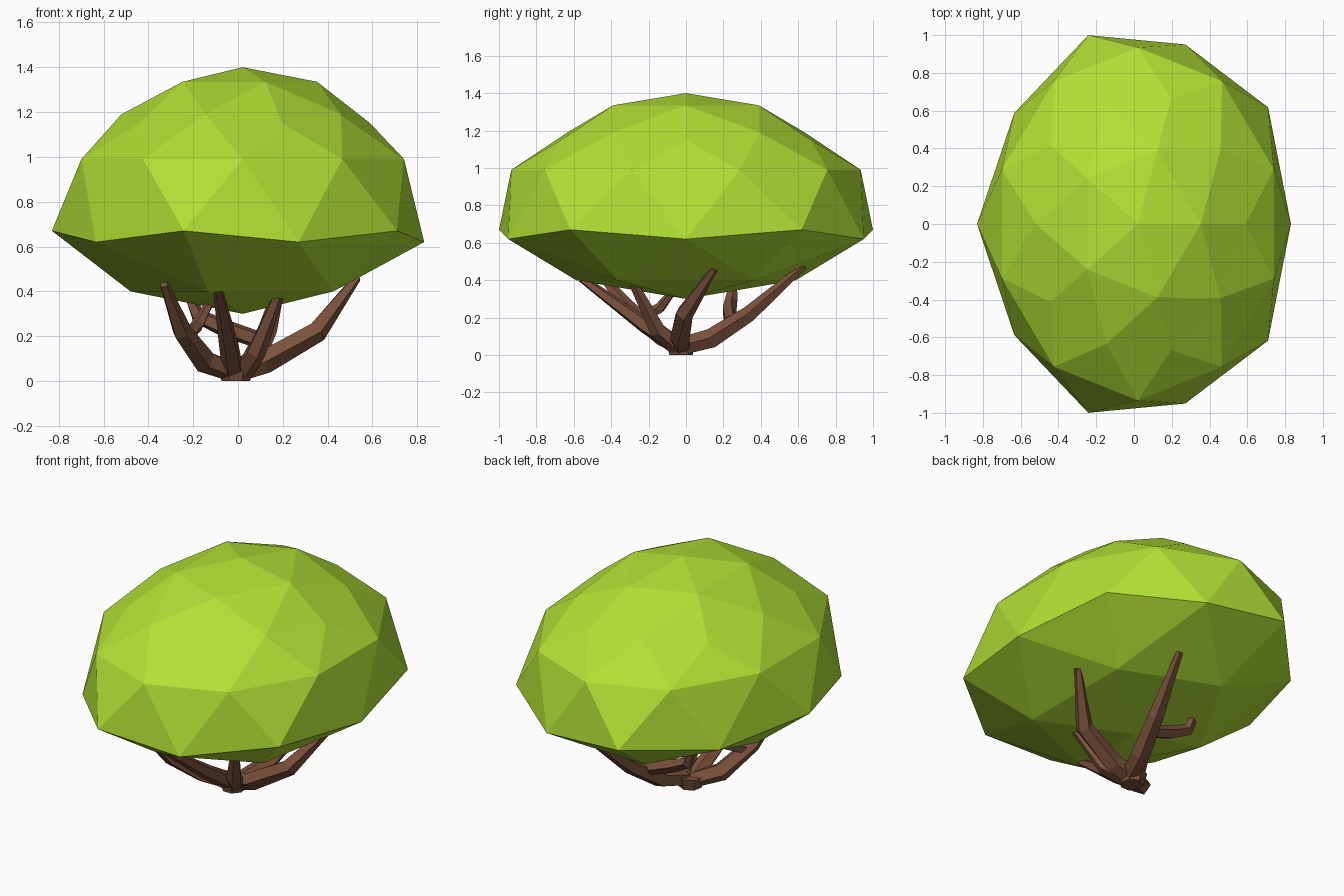
import bpy, bmesh
from math import cos, sin, pi
from mathutils import Vector

if "Cube" in bpy.data.objects:
    bpy.data.objects.remove(bpy.data.objects["Cube"])


def material(name, color):
    m = bpy.data.materials.new(name)
    m.diffuse_color = color
    m.use_nodes = True
    m.node_tree.nodes["Principled BSDF"].inputs["Base Color"].default_value = m.diffuse_color
    return m


def add_object(name, bm, mat):
    bmesh.ops.recalc_face_normals(bm, faces=bm.faces)
    me = bpy.data.meshes.new(name)
    bm.to_mesh(me)
    bm.free()
    me.materials.append(mat)
    ob = bpy.data.objects.new(name, me)
    bpy.context.collection.objects.link(ob)
    return ob


leaf = material("leaf_green", (0.45, 0.75, 0.035, 1))
bark = material("bark_brown", (0.20, 0.085, 0.045, 1))

# Crown: low-poly ball, each ring of vertices given a new height and width
RINGS = [(-1, 0.30, 1), (-0.851, 0.40, 1), (-0.526, 0.62, 1), (-0.447, 0.67, 1),
         (0, 0.99, 0.795), (0.447, 1.15, 0.668), (0.526, 1.19, 0.668),
         (0.851, 1.335, 0.663), (1, 1.40, 1)]
bm = bmesh.new()
bmesh.ops.create_icosphere(bm, subdivisions=2, radius=1)
for v in bm.verts:
    _, z, k = min(RINGS, key=lambda r: abs(r[0] - v.co.z))
    v.co = (0.021 + v.co.x * 0.952 * k, v.co.y * 1.175 * k, z)
add_object("crown", bm, leaf)


# Branches: five-sided tapering tubes along a bent path of (x, y, z, radius)
def branch(name, path, sides=5):
    bm = bmesh.new()
    pts = [Vector(p[:3]) for p in path]
    rings = []
    for i, p in enumerate(pts):
        d = (pts[min(i + 1, len(pts) - 1)] - pts[max(i - 1, 0)]).normalized()
        side = d.cross(Vector((0, 0, 1))).normalized()
        up = side.cross(d)
        r = path[i][3]
        ring = []
        for s in range(sides):
            a = 2 * pi * s / sides
            co = p + r * (cos(a) * side + sin(a) * up)
            co.z = max(co.z, 0)
            ring.append(bm.verts.new(co))
        rings.append(ring)
    for a, b in zip(rings, rings[1:]):
        for s in range(sides):
            t = (s + 1) % sides
            bm.faces.new((a[s], a[t], b[t], b[s]))
    bm.faces.new(rings[0])
    bm.faces.new(rings[-1])
    add_object(name, bm, bark)


branch("front_left_branch", [(-0.02, -0.03, 0.04, 0.05), (-0.15, -0.12, 0.09, 0.055),
                             (-0.25, -0.28, 0.22, 0.045), (-0.33, -0.46, 0.43, 0.02)])
branch("front_branch", [(-0.02, -0.04, 0.04, 0.05), (-0.04, -0.22, 0.16, 0.045),
                        (-0.09, -0.56, 0.41, 0.022)])
branch("front_right_branch", [(0.02, -0.04, 0.04, 0.05), (0.08, -0.15, 0.13, 0.045),
                              (0.18, -0.28, 0.38, 0.025)])
branch("right_branch", [(0.02, -0.02, 0.05, 0.05), (0.12, -0.03, 0.085, 0.055),
                        (0.35, -0.01, 0.22, 0.05), (0.53, 0.15, 0.46, 0.02)])
branch("back_branch", [(0.02, -0.01, 0.05, 0.05), (0.07, 0.14, 0.09, 0.055),
                       (0.13, 0.34, 0.22, 0.045), (0.20, 0.63, 0.475, 0.02)])
branch("back_left_twig", [(0.10, 0.24, 0.18, 0.04), (-0.07, 0.23, 0.24, 0.04),
                          (-0.18, 0.24, 0.29, 0.035), (-0.21, 0.25, 0.36, 0.025)])
branch("left_twig", [(-0.23, -0.24, 0.20, 0.03), (-0.18, -0.14, 0.25, 0.03),
                     (-0.13, -0.07, 0.34, 0.02)])

# Root: short faceted stump joining the branches
bm = bmesh.new()
bmesh.ops.create_cone(bm, cap_ends=True, segments=7, radius1=0.065, radius2=0.085, depth=0.07)
bmesh.ops.translate(bm, verts=bm.verts, vec=(-0.01, -0.03, 0.036))
for v in bm.verts:
    v.co.z -= 0.001
add_object("root_stump", bm, bark)
